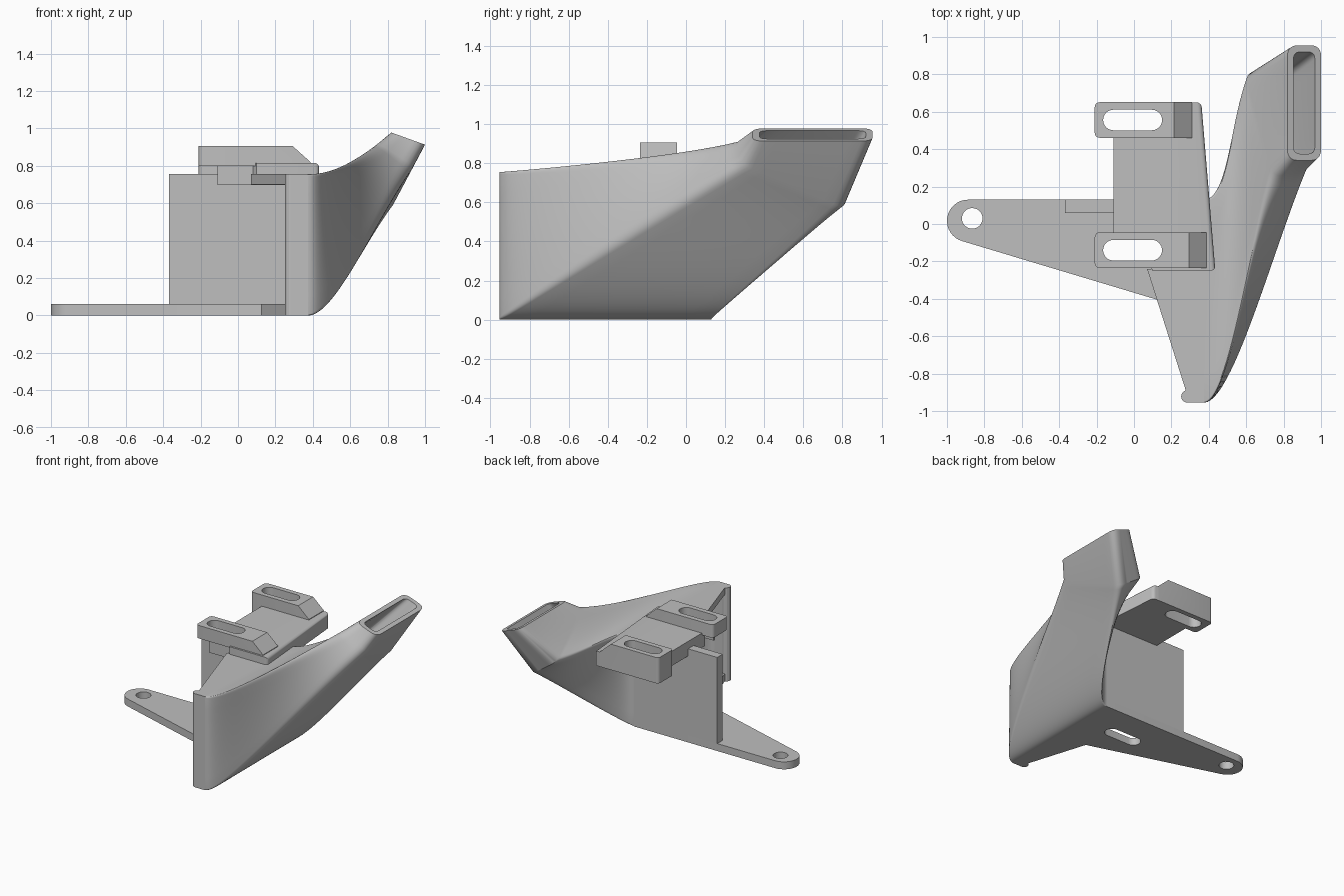
import bpy, bmesh, math
from mathutils import Vector

cube = bpy.data.objects.get("Cube")
if cube:
    bpy.data.objects.remove(cube)

grey = bpy.data.materials.new("plain grey")
grey.use_nodes = True
colour = (0.52, 0.52, 0.52, 1)
grey.diffuse_color = colour
grey.node_tree.nodes["Principled BSDF"].inputs["Base Color"].default_value = colour


def finish(bm, name):
    bmesh.ops.recalc_face_normals(bm, faces=bm.faces[:])
    mesh = bpy.data.meshes.new(name)
    bm.to_mesh(mesh)
    bm.free()
    mesh.materials.append(grey)
    ob = bpy.data.objects.new(name, mesh)
    bpy.context.collection.objects.link(ob)
    return ob


def prism(name, points, low, high, axis="z"):
    """Extrude an outline along z (points are x, y) or along y (points are x, z)."""
    bm = bmesh.new()
    place = (lambda p, h: (p[0], p[1], h)) if axis == "z" else (lambda p, h: (p[0], h, p[1]))
    rings = [[bm.verts.new(place(p, h)) for p in points] for h in (low, high)]
    for ring in rings:
        bm.faces.new(ring)
    n = len(points)
    for i in range(n):
        j = (i + 1) % n
        bm.faces.new((rings[0][i], rings[0][j], rings[1][j], rings[1][i]))
    return finish(bm, name)


def box(name, x0, x1, y0, y1, z0, z1):
    return prism(name, [(x0, y0), (x1, y0), (x1, y1), (x0, y1)], z0, z1)


def arc(cx, cy, r, start, end, n=16):
    angles = [math.radians(start + (end - start) * i / n) for i in range(n + 1)]
    return [(cx + r * math.cos(a), cy + r * math.sin(a)) for a in angles]


def slot(x0, x1, y, r):
    return arc(x1 - r, y, r, -90, 90) + arc(x0 + r, y, r, 90, 270)


def bake(ob):
    """Replace the mesh by its result with modifiers."""
    graph = bpy.context.evaluated_depsgraph_get()
    mesh = bpy.data.meshes.new_from_object(ob.evaluated_get(graph))
    ob.modifiers.clear()
    ob.data = mesh


def cut(ob, outline):
    cutter = prism("cutter", outline, -1, 2)
    cutter.hide_render = True
    mod = ob.modifiers.new("cut", "BOOLEAN")
    mod.operation = "DIFFERENCE"
    mod.solver = "EXACT"
    mod.object = cutter
    bake(ob)
    bpy.data.objects.remove(cutter)


def round_edges(ob, width, rule):
    """Bevel the edges whose two ends satisfy a rule."""
    bm = bmesh.new()
    bm.from_mesh(ob.data)
    edges = [e for e in bm.edges if rule(e.verts[0].co, e.verts[1].co)]
    bmesh.ops.bevel(bm, geom=edges, offset=width, segments=4, profile=0.5, affect="EDGES")
    bm.to_mesh(ob.data)
    bm.free()


# Duct shell: four corner paths from the tall mouth to the neck, then the outlet
MOUTH_X = 0.375
mouth = [Vector((MOUTH_X, y, z)) for y, z in ((-0.955, 0.755), (-0.955, 0), (0.13, 0), (0.13, 0.755))]
neck = [Vector(p) for p in ((0.745, 0.25, 0.925), (0.94, 0.28, 0.8), (0.815, 0.815, 0.565), (0.59, 0.81, 0.72))]
outlet = [Vector(p) for p in ((0.82, 0.34, 0.978), (1, 0.34, 0.913), (1, 0.955, 0.913), (0.82, 0.955, 0.978))]
SAG = (0.045, 0, 0, 0.01)
REACH = (0.13, 0.15, 0.13, 0.13)


def path(i, t):
    a, d = mouth[i], neck[i]
    b = a + Vector((REACH[i], 0, 0))
    c = d - (d - a) * 0.35 - Vector((0, 0, SAG[i]))
    s = 1 - t
    return a * s**3 + b * (3 * s * s * t) + c * (3 * s * t * t) + d * t**3


def section(corners, radius, inset):
    """Rounded four-sided ring, with points along the sides too."""
    dirs = [((corners[i - 1] - c).normalized(), (corners[(i + 1) % 4] - c).normalized())
            for i, c in enumerate(corners)]
    corners = [c + (u + v) * inset for c, (u, v) in zip(corners, dirs)]
    rounds = []
    for c, (u, v) in zip(corners, dirs):
        a, b = c + u * radius, c + v * radius
        rounds.append([a * (1 - t)**2 + c * (2 * t * (1 - t)) + b * t * t for t in [k / 6 for k in range(7)]])
    ring = []
    for i in range(4):
        end, start = rounds[i][-1], rounds[(i + 1) % 4][0]
        ring += rounds[i] + [end.lerp(start, k / 8) for k in range(1, 8)]
    return ring


STEPS = 28
outer, inner = [], []
for k in range(STEPS + 1):
    t = k / STEPS
    corners = [path(i, t) for i in range(4)]
    outer.append(section(corners, 0.008 + 0.06 * t, 0))
    inner.append(section(corners, 0.008 + 0.03 * t, 0.058 - 0.023 * t))
outer.append(section(outlet, 0.06, 0))
inner.append(section(outlet, 0.04, 0.035))

bm = bmesh.new()
rings = [[bm.verts.new(p) for p in r] for r in outer + inner[::-1]]
for a, b in zip(rings, rings[1:] + rings[:1]):
    for i in range(len(a)):
        j = (i + 1) % len(a)
        bm.faces.new((a[i], a[j], b[j], b[i]))
duct = finish(bm, "duct_shell")

# Mouth: roof, back wall, nose post and its bead
prism("mouth_roof", [(MOUTH_X, -0.955), (0.3, -0.955), (0.28, -0.9), (0.07, -0.24),
                     (0.17, -0.24), (0.17, 0.13), (MOUTH_X, 0.13)], 0.7, 0.755)
box("back_wall", -0.37, MOUTH_X, 0.06, 0.13, 0.06, 0.755)
box("nose_post", 0.28, MOUTH_X, -0.955, -0.897, 0, 0.755)
prism("nose_bead", arc(0.285, -0.922, 0.033, 0, 360)[:-1], 0, 0.755)

# Floor plate with rounded mounting tab
floor = prism("floor_plate", arc(-0.887, 0.017, 0.113, 90, 254) +
              [(0.125, -0.405), (0.28, -0.9), (MOUTH_X, -0.955), (MOUTH_X, 0.13)], 0, 0.06)
cut(floor, arc(-0.865, 0.03, 0.055, 0, 360, 32)[:-1])
cut(floor, slot(-0.165, 0.15, -0.14, 0.055))

# Bracket slab joining the two slotted lugs; the rear lug is full depth
slab = prism("bracket_slab", [(-0.11, -0.21), (0.08, -0.21), (0.1, -0.25), (0.435, -0.25),
                              (0.36, 0.65), (-0.11, 0.65)], 0.697, 0.815)
round_edges(slab, 0.025, lambda a, b: (a.z > 0.8 and b.z > 0.8 and min(a.x, b.x) > 0.3)
            or (abs(a.z - b.z) > 0.05 and a.x > 0.3))
lugs = []
for name, y, right, low in (("front_lug", -0.14, 0.388, 0.8), ("rear_lug", 0.556, 0.31, 0.697)):
    lug = prism(name, [(-0.21, low), (-0.21, 0.905), (right - 0.095, 0.905), (right, 0.82), (right, low)],
                y - 0.095, y + 0.095, "y")
    round_edges(lug, 0.025, lambda a, b: a.x < -0.2 and b.x < -0.2 and abs(a.z - b.z) > 0.05)
    for part in (lug, slab):
        cut(part, slot(-0.165, 0.15, y, 0.055))
    lugs.append(lug)

# Soft shading with crisp edges
bpy.ops.object.select_all(action="DESELECT")
for ob in [duct, floor, slab] + lugs:
    ob.select_set(True)
bpy.context.view_layer.objects.active = duct
bpy.ops.object.shade_smooth_by_angle(angle=math.radians(30))
